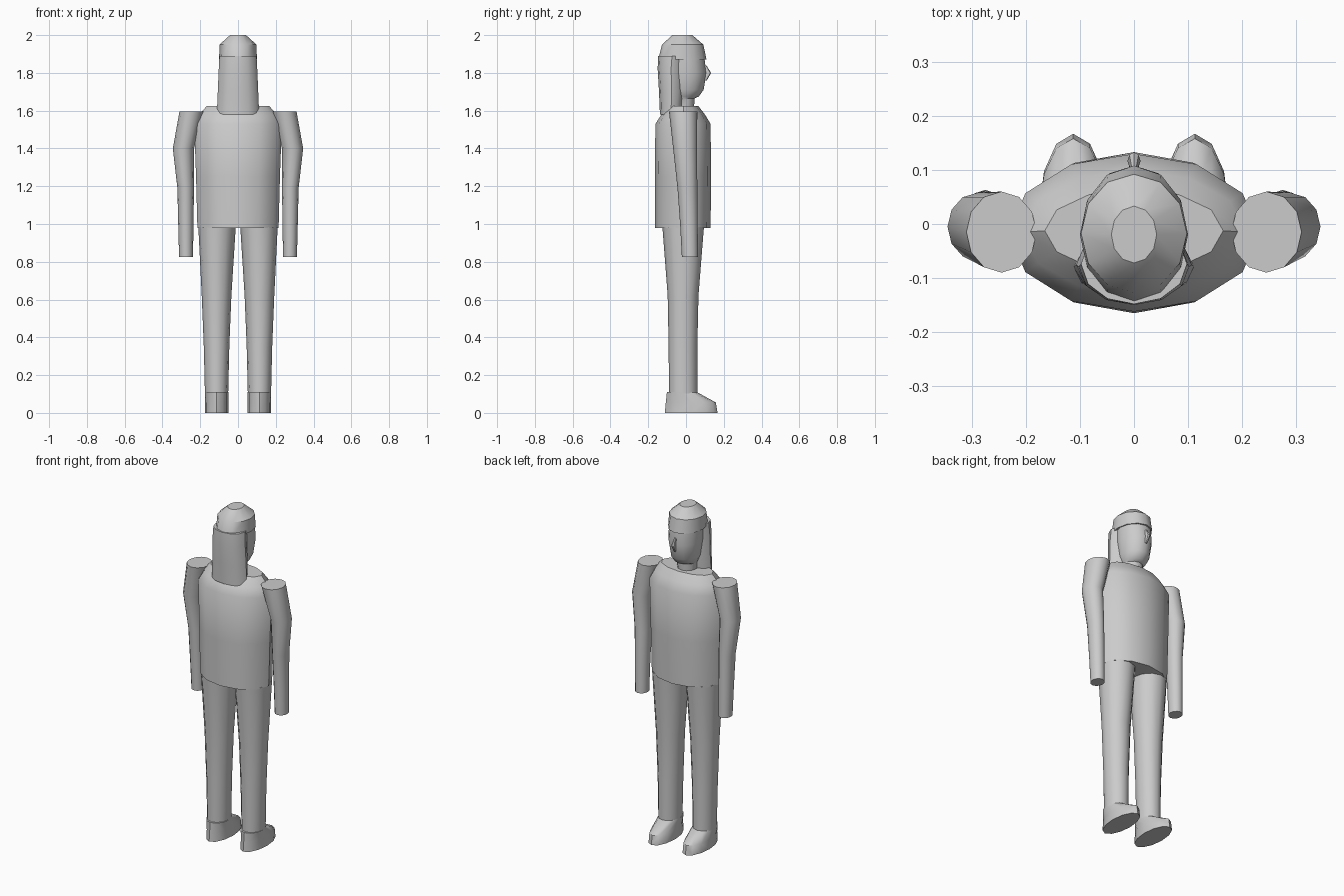
import bpy, bmesh, math

grey = bpy.data.materials.new("plain grey")
grey.diffuse_color = (0.6, 0.6, 0.6, 1)


def loft(name, rings, sides=12, side=1):
    """Capped skin through ellipses (z, x_min, x_max, y_min, y_max)."""
    bm = bmesh.new()
    loops = []
    for z, x0, x1, y0, y1 in rings:
        cx, cy, rx, ry = (x0 + x1) / 2, (y0 + y1) / 2, (x1 - x0) / 2, (y1 - y0) / 2
        loops.append([bm.verts.new((side * (cx + rx * math.cos(a)), cy + ry * math.sin(a), z))
                      for a in (2 * math.pi * i / sides for i in range(sides))])
    for low, high in zip(loops, loops[1:]):
        for i in range(sides):
            j = (i + 1) % sides
            bm.faces.new((low[i], low[j], high[j], high[i]))
    bm.faces.new(loops[0][::-1])
    bm.faces.new(loops[-1])
    bmesh.ops.recalc_face_normals(bm, faces=bm.faces)
    mesh = bpy.data.meshes.new(name)
    bm.to_mesh(mesh)
    bm.free()
    mesh.materials.append(grey)
    ob = bpy.data.objects.new(name, mesh)
    bpy.context.collection.objects.link(ob)
    bpy.ops.object.select_all(action='DESELECT')
    ob.select_set(True)
    bpy.context.view_layer.objects.active = ob
    bpy.ops.object.shade_smooth_by_angle(angle=math.radians(38))
    return ob


# Torso with sloping shoulders
loft("torso", [(0.98, -0.215, 0.215, -0.165, 0.13),
               (1.25, -0.222, 0.222, -0.165, 0.133),
               (1.53, -0.232, 0.232, -0.162, 0.13),
               (1.58, -0.205, 0.205, -0.13, 0.10),
               (1.625, -0.165, 0.165, -0.09, 0.065)])

# Neck and face
loft("head", [(1.60, -0.055, 0.055, -0.08, 0.042),
              (1.665, -0.058, 0.058, -0.08, 0.045),
              (1.675, -0.065, 0.065, -0.09, 0.068),
              (1.71, -0.08, 0.08, -0.10, 0.093),
              (1.80, -0.092, 0.092, -0.11, 0.108),
              (1.89, -0.092, 0.092, -0.11, 0.096)])
loft("nose", [(1.76, -0.006, 0.006, 0.095, 0.11),
              (1.80, -0.012, 0.012, 0.10, 0.133),
              (1.84, -0.006, 0.006, 0.09, 0.108)], sides=8)

# Long hair down the back and the cap over it
loft("hair", [(1.58, -0.112, 0.112, -0.138, -0.022),
              (1.70, -0.107, 0.107, -0.143, -0.008),
              (1.82, -0.102, 0.102, -0.15, -0.008),
              (1.89, -0.098, 0.098, -0.148, 0.0)])
loft("cap", [(1.872, -0.10, 0.10, -0.147, 0.108),
             (1.95, -0.098, 0.098, -0.127, 0.092),
             (2.0, -0.042, 0.042, -0.072, 0.033)])

for label, s in (("right", 1), ("left", -1)):
    # Arm widening at the elbow, then narrowing to the wrist
    loft(label + "_arm", [(0.825, 0.238, 0.312, -0.022, 0.063),
                          (0.98, 0.236, 0.316, -0.03, 0.062),
                          (1.19, 0.233, 0.321, -0.045, 0.06),
                          (1.40, 0.233, 0.345, -0.068, 0.058),
                          (1.595, 0.18, 0.31, -0.09, 0.06)], side=s)
    # Tapered leg
    loft(label + "_leg", [(0.10, 0.052, 0.175, -0.09, 0.06),
                          (0.35, 0.046, 0.181, -0.092, 0.06),
                          (0.62, 0.035, 0.192, -0.097, 0.066),
                          (0.985, 0.012, 0.21, -0.125, 0.095)], side=s)
    # Shoe with the toe pushed forward
    loft(label + "_shoe", [(0.0, 0.05, 0.175, -0.112, 0.167),
                           (0.055, 0.05, 0.175, -0.107, 0.158),
                           (0.11, 0.05, 0.175, -0.101, 0.058)], side=s)
